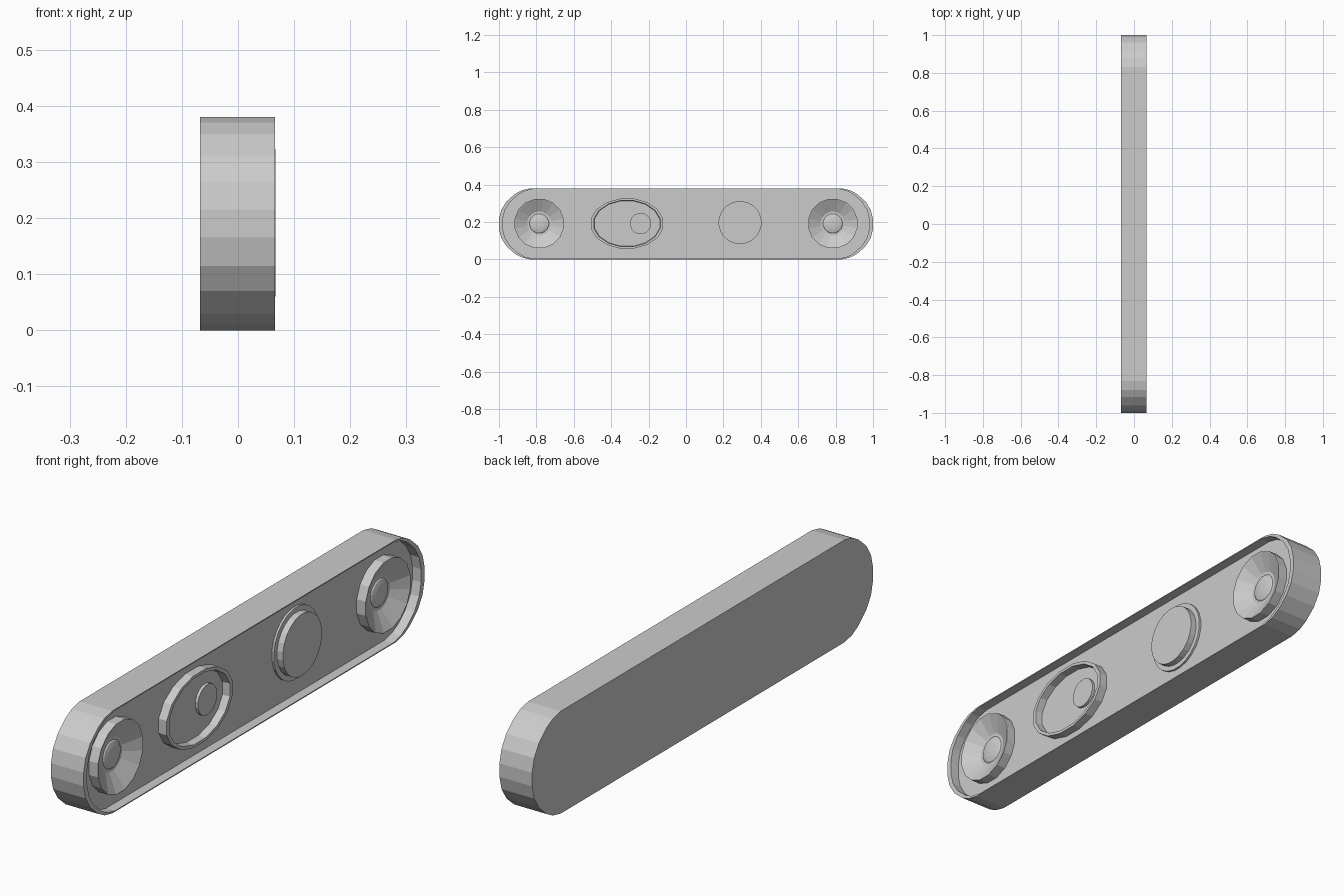
import bpy, bmesh, math

if "Cube" in bpy.data.objects:
    bpy.data.objects.remove(bpy.data.objects["Cube"])


def circle(n, ry=1.0, rz=1.0):
    """Outline of (y, z) points around the origin."""
    return [(ry * math.cos(2 * math.pi * (i + 0.5) / n),
             rz * math.sin(2 * math.pi * (i + 0.5) / n)) for i in range(n)]


def loft(name, outline, levels, y=0.0, z=0.19, back=False):
    """Stack scaled copies of an outline along x; levels are (scale, x)."""
    bm = bmesh.new()
    rings = [[bm.verts.new((x, y + s * py, z + s * pz)) for py, pz in outline]
             for s, x in levels]
    n = len(outline)
    for a, b in zip(rings, rings[1:]):
        for i in range(n):
            j = (i + 1) % n
            bm.faces.new((a[i], a[j], b[j], b[i]))
    bm.faces.new(rings[-1])
    if back:
        bm.faces.new(rings[0][::-1])
    mesh = bpy.data.meshes.new(name)
    bm.to_mesh(mesh)
    bm.free()
    obj = bpy.data.objects.new(name, mesh)
    bpy.context.collection.objects.link(obj)
    return obj


FLOOR, FRONT = 0.03, 0.066

# Body: long rounded tray with a thin rim around a recessed face
quarter = [(0.997, 0.025), (0.985, 0.075), (0.957, 0.12),
           (0.912, 0.16), (0.875, 0.18), (0.83, 0.19)]
right_end = [(y, -z) for y, z in reversed(quarter)] + quarter
k = 1 / 0.997
outline = [(y * k, z) for y, z in right_end] + [(-y * k, -z) for y, z in right_end]
loft("body_tray", outline,
     [(1, -0.068), (1, FRONT), (0.98, FRONT), (0.98, FLOOR)], back=True)

# Conical cups with a domed centre at both ends
for side, y in (("left", -0.785), ("right", 0.785)):
    loft(side + "_cup", circle(16),
         [(0.134, FLOOR), (0.134, 0.067), (0.131, 0.067), (0.05, 0.022)], y, 0.192)
    loft(side + "_cup_dome", circle(16),
         [(0.056, 0.022), (0.056, 0.027), (0.048, 0.034),
          (0.032, 0.038), (0.014, 0.04)], y, 0.192)

# Oval raised ring with a small button set off-centre inside
loft("oval_ring", circle(16, 0.197, 0.136),
     [(1, FLOOR), (1, 0.063), (0.92, 0.063), (0.905, 0.034)], -0.315, 0.192)
loft("small_button", circle(16), [(0.057, 0.034), (0.057, 0.045)], -0.243, 0.192)

# Stepped round button
loft("round_button", circle(24),
     [(0.134, FLOOR), (0.134, 0.038), (0.115, 0.038), (0.115, 0.062)], 0.289, 0.197)
